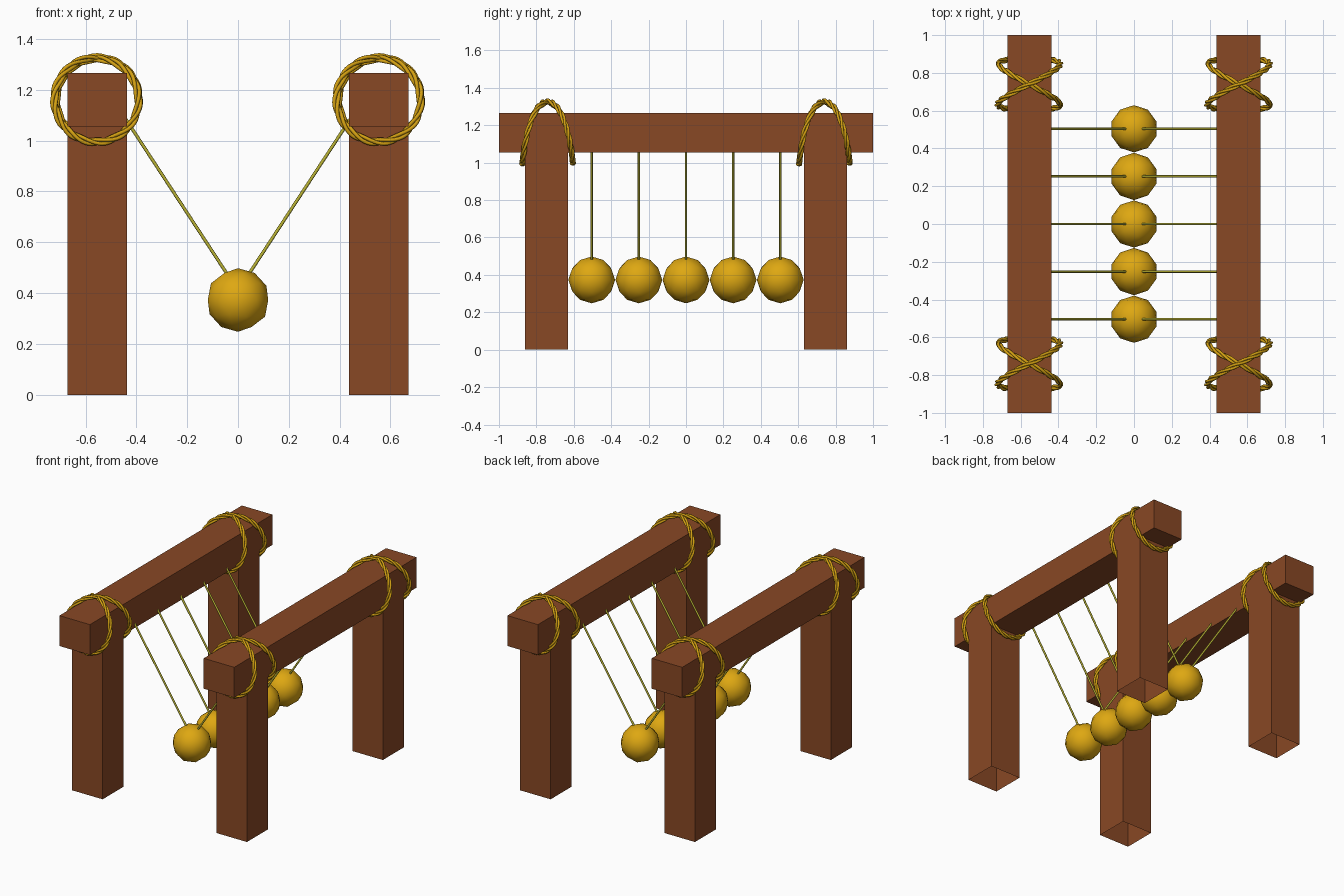
import bpy, bmesh, math
from mathutils import Vector

if "Cube" in bpy.data.objects:
    bpy.data.objects.remove(bpy.data.objects["Cube"])


def material(name, rgb):
    m = bpy.data.materials.new(name)
    m.diffuse_color = (*rgb, 1)
    m.use_nodes = True
    m.node_tree.nodes["Principled BSDF"].inputs["Base Color"].default_value = m.diffuse_color
    return m


WOOD = material("brown wood", (0.25, 0.065, 0.018))
GOLD = material("gold", (0.73, 0.39, 0.006))
ROPE = material("rope gold", (0.65, 0.35, 0.006))
CORD = material("olive cord", (0.50, 0.46, 0.035))


def add_mesh(name, bm, mat, smooth=False):
    mesh = bpy.data.meshes.new(name)
    bm.to_mesh(mesh)
    bm.free()
    mesh.materials.append(mat)
    for p in mesh.polygons:
        p.use_smooth = smooth
    ob = bpy.data.objects.new(name, mesh)
    bpy.context.collection.objects.link(ob)
    return ob


def box(name, lo, hi, open_bottom=False):
    bm = bmesh.new()
    bmesh.ops.create_cube(bm, size=1)
    for v in bm.verts:
        v.co = [(a + b) / 2 + c * (b - a) for a, b, c in zip(lo, hi, v.co)]
    if open_bottom:
        bm.normal_update()
        low = [f for f in bm.faces if f.normal.z < -0.9]
        bmesh.ops.delete(bm, geom=low, context='FACES_ONLY')
    add_mesh(name, bm, WOOD)


def tube(name, paths, radius, mat, cyclic, resolution):
    cu = bpy.data.curves.new(name, 'CURVE')
    cu.dimensions = '3D'
    cu.bevel_depth = radius
    cu.bevel_resolution = resolution
    cu.use_fill_caps = True
    for pts in paths:
        sp = cu.splines.new('POLY')
        sp.points.add(len(pts) - 1)
        for p, co in zip(sp.points, pts):
            p.co = (*co, 1)
        sp.use_cyclic_u = cyclic
        sp.use_smooth = True
    cu.materials.append(mat)
    ob = bpy.data.objects.new(name, cu)
    bpy.context.collection.objects.link(ob)


# Rope lashing: two turns round the beam, passing either side of the post
def rope_centre(t, cx, cy):
    r = 0.164 + 0.004 * math.cos(t / 2 + 0.6)
    s = math.sin(t / 2)
    off = 0.135 * s * (1.25 - 0.25 * s * s)
    return Vector((cx + r * math.sin(t), cy + off, 1.161 + r * math.cos(t)))


def lashing(name, cx, cy, strands=3, steps=170, twists=10):
    paths = [[] for _ in range(strands)]
    for i in range(steps):
        t = 4 * math.pi * i / steps
        c = rope_centre(t, cx, cy)
        tan = (rope_centre(t + 0.01, cx, cy) - rope_centre(t - 0.01, cx, cy)).normalized()
        radial = Vector((math.sin(t), 0, math.cos(t)))
        side = tan.cross(radial).normalized()
        radial = side.cross(tan)
        for k in range(strands):
            a = 2 * math.pi * (twists * i / steps + k / strands)
            paths[k].append(c + 0.009 * (math.cos(a) * radial + math.sin(a) * side))
    tube(name, paths, 0.008, ROPE, True, 1)


# Frame: two beams, each on two posts, lashed with rope
for sx, side in ((-1, "left"), (1, "right")):
    x0, x1 = sorted((sx * 0.437, sx * 0.671))
    box(f"{side}_beam", (x0, -1, 1.055), (x1, 1, 1.266))
    for sy, end in ((-1, "front"), (1, "back")):
        y0, y1 = sorted((sy * 0.63, sy * 0.86))
        box(f"{end}_{side}_post", (x0, y0, 0), (x1, y1, 1.06), True)
        lashing(f"{end}_{side}_lashing", sx * 0.555, sy * 0.74)

# Row of hanging balls, each on a V of two cords
for i in range(5):
    y = (i - 2) * 0.252
    bm = bmesh.new()
    bmesh.ops.create_icosphere(bm, subdivisions=2, radius=0.125)
    bmesh.ops.translate(bm, verts=bm.verts, vec=(0, y, 0.373))
    add_mesh(f"ball_{i + 1}", bm, GOLD, True)
    for sx, side in ((-1, "left"), (1, "right")):
        tube(f"{side}_cord_{i + 1}", [[(sx * 0.455, y, 1.105), (sx * 0.01, y, 0.425)]],
             0.0065, CORD, False, 2)
